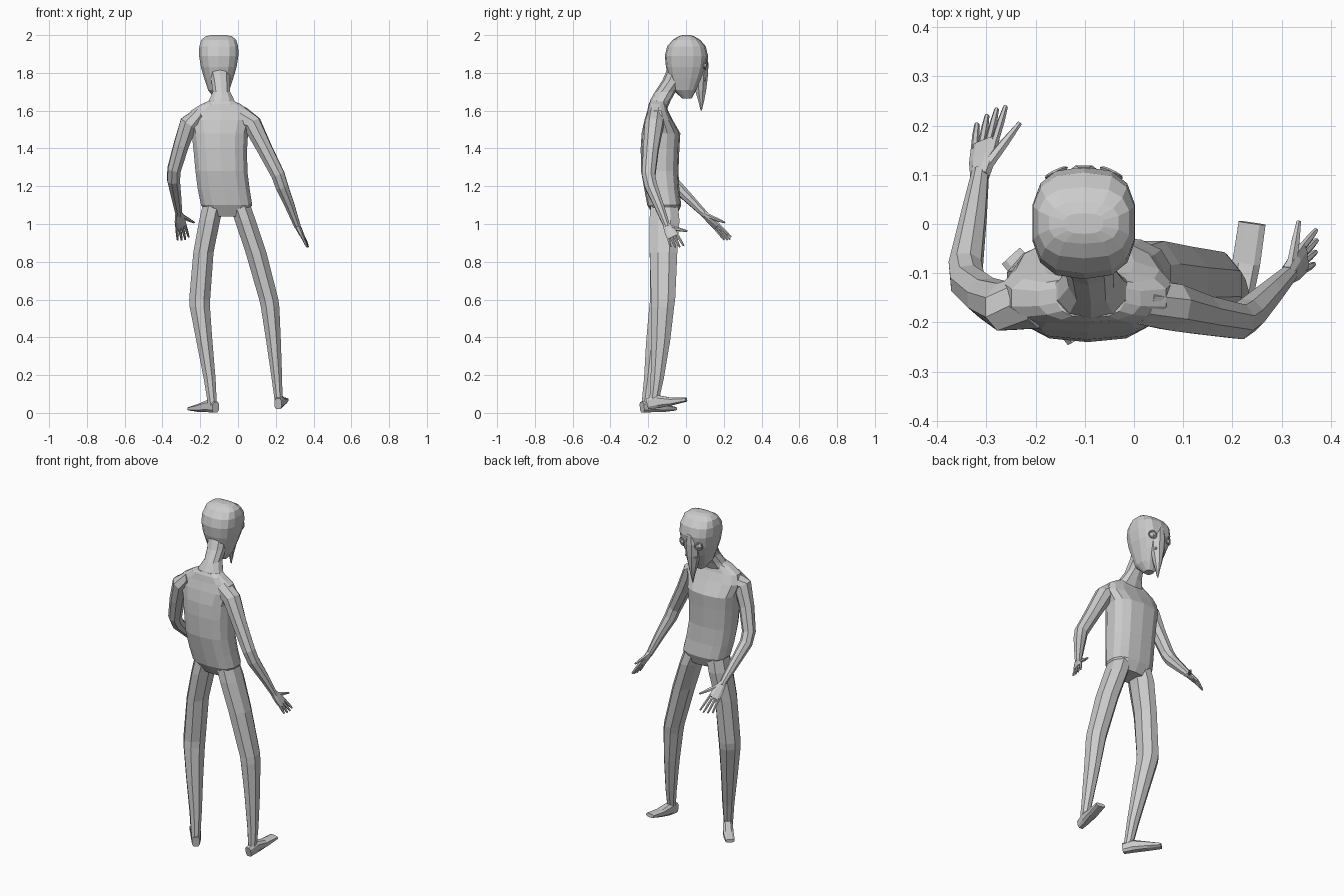
import bpy, bmesh
from math import sin, cos, pi, copysign
from mathutils import Vector as V


def unit_ring(n, power):
    pts = []
    for i in range(n):
        a = 2 * pi * (i + 0.5) / n
        pts.append((copysign(abs(cos(a)) ** (2 / power), cos(a)),
                    copysign(abs(sin(a)) ** (2 / power), sin(a))))
    return pts


def skin(name, rings):
    """Flat-shaded skin over a list of equal-length rings, capped at both ends."""
    bm = bmesh.new()
    vs = [[bm.verts.new(p) for p in r] for r in rings]
    n = len(vs[0])
    for a, b in zip(vs, vs[1:]):
        for i in range(n):
            bm.faces.new((a[i], a[(i + 1) % n], b[(i + 1) % n], b[i]))
    bm.faces.new(vs[0][::-1])
    bm.faces.new(vs[-1])
    bmesh.ops.recalc_face_normals(bm, faces=bm.faces)
    me = bpy.data.meshes.new(name)
    bm.to_mesh(me)
    bm.free()
    ob = bpy.data.objects.new(name, me)
    bpy.context.collection.objects.link(ob)
    return ob


def loft(name, rows, n=8, power=2.0):
    """Horizontal sections: (z, centre x, half x, y min, y max)."""
    u = unit_ring(n, power)
    return skin(name, [[(cx + hx * a, (y0 + y1) / 2 + (y1 - y0) / 2 * b, z)
                        for a, b in u] for z, cx, hx, y0, y1 in rows])


def tube(name, pts, radii, side, n=8, power=2.0):
    """Sections square to a path; radii are (along side, across side)."""
    u = unit_ring(n, power)
    pts = [V(p) for p in pts]
    rings = []
    for i, p in enumerate(pts):
        t = (pts[min(i + 1, len(pts) - 1)] - pts[max(i - 1, 0)]).normalized()
        s = V(side)
        s = (s - t * s.dot(t)).normalized()
        w = t.cross(s)
        ra, rb = radii[i]
        rings.append([p + s * a * ra + w * b * rb for a, b in u])
    return skin(name, rings)


# Torso with shoulders
loft("torso", [
    (1.04, -.05, .09, -.17, -.05), (1.10, -.06, .138, -.205, -.025),
    (1.18, -.075, .140, -.22, -.035), (1.28, -.088, .140, -.238, -.04),
    (1.40, -.094, .145, -.24, -.035), (1.48, -.096, .152, -.235, -.03),
    (1.55, -.094, .175, -.22, -.07), (1.60, -.092, .160, -.205, -.095),
    (1.635, -.090, .105, -.198, -.105), (1.65, -.088, .07, -.19, -.10)], 14, 2.7)

# Neck leaning forward
loft("neck", [
    (1.61, -.088, .10, -.20, -.10), (1.655, -.087, .07, -.19, -.08),
    (1.70, -.087, .048, -.165, -.055), (1.76, -.092, .052, -.125, -.01),
    (1.82, -.10, .06, -.10, .02)], 10, 2.2)

# Head
HX = -.102
loft("head", [
    (1.665, HX, .025, -.02, .03), (1.71, HX, .058, -.07, .055),
    (1.77, HX, .078, -.09, .085), (1.83, HX, .096, -.106, .108),
    (1.89, HX, .106, -.112, .116), (1.94, HX, .105, -.10, .105),
    (1.975, HX, .094, -.07, .075), (1.993, HX, .072, -.04, .045),
    (2.0, HX, .04, -.02, .022)], 14, 2.7)

# Beaked mask
loft("mask_beak", [
    (1.90, HX, .03, .05, .118), (1.84, HX, .05, .045, .122),
    (1.77, HX, .043, .04, .118), (1.70, HX, .026, .048, .108),
    (1.65, HX, .013, .064, .097), (1.60, HX, .003, .077, .084)], 8, 1.8)

# Eyes with rims, and nostrils
for s, tag in ((-1, "left"), (1, "right")):
    bpy.ops.mesh.primitive_torus_add(major_segments=14, minor_segments=4,
                                     major_radius=.022, minor_radius=.004,
                                     location=(HX + s * .056, .104, 1.84),
                                     rotation=(-pi / 2 - .12, 0, -s * .45))
    bpy.context.object.name = tag + "_eye_rim"
    bpy.ops.mesh.primitive_uv_sphere_add(segments=10, ring_count=6, radius=.014,
                                         location=(HX + s * .055, .096, 1.84))
    bpy.context.object.name = tag + "_eye"
    bpy.ops.mesh.primitive_uv_sphere_add(segments=8, ring_count=5, radius=.008,
                                         location=(HX + s * .03, .098, 1.765))
    bpy.context.object.name = tag + "_nostril"

# Legs
loft("left_leg", [
    (1.13, -.125, .06, -.19, -.04), (1.02, -.150, .060, -.20, -.028),
    (.85, -.183, .058, -.198, -.045), (.60, -.203, .060, -.195, -.055),
    (.56, -.202, .058, -.20, -.06), (.38, -.178, .046, -.215, -.105),
    (.18, -.150, .034, -.225, -.155), (.04, -.135, .025, -.238, -.185)], 8)
loft("right_leg", [
    (1.13, 0, .06, -.19, -.04), (1.02, .038, .060, -.20, -.028),
    (.85, .095, .060, -.198, -.04), (.60, .163, .055, -.19, -.052),
    (.56, .17, .053, -.19, -.058), (.38, .188, .042, -.188, -.08),
    (.18, .206, .030, -.19, -.115), (.06, .215, .022, -.196, -.143)], 8)

# Feet: the left is turned outward, the right has its toes raised
tube("left_foot", [(-.118, -.233, .03), (-.15, -.185, .036), (-.20, -.12, .026),
                   (-.25, -.065, .022)],
     [(.022, .03), (.028, .034), (.03, .022), (.026, .01)], (.8, .6, 0), 8, 3)
tube("right_foot", [(.212, -.205, .048), (.217, -.15, .06), (.228, -.08, .06),
                    (.24, .002, .07)],
     [(.02, .03), (.026, .036), (.03, .022), (.029, .011)], (1, -.1, 0), 8, 3)

# Arms
R = [(.05, .06), (.052, .052), (.043, .043), (.038, .038), (.036, .036),
     (.027, .027), (.018, .018)]
tube("left_arm", [(-.20, -.155, 1.565), (-.262, -.168, 1.53), (-.30, -.15, 1.42),
                  (-.338, -.118, 1.29), (-.342, -.085, 1.235),
                  (-.325, .02, 1.13), (-.312, .105, 1.045)], R, (1, 0, .2), 8)
tube("right_arm", [(.01, -.155, 1.57), (.075, -.168, 1.53), (.14, -.185, 1.40),
                   (.212, -.198, 1.26), (.232, -.185, 1.20),
                   (.277, -.14, 1.09), (.316, -.10, .985)], R, (0, 1, .2), 8)


def hand(tag, wrist, knuckle, tip, wide, thumb):
    """Flat palm, four fingers and a thumb; wide points to the thumb side."""
    wrist, knuckle, tip = V(wrist), V(knuckle), V(tip)
    w = V(wide).normalized()
    tube(tag + "_palm", [wrist, wrist.lerp(knuckle, .5), knuckle],
         [(.02, .016), (.031, .014), (.034, .01)], w, 8, 2.5)
    for i in range(4):
        off = (i - 1.5) * .0165
        reach = (.82, .97, 1.05, 1.0)[i]
        a = knuckle.lerp(tip, -.1) + w * off
        b = knuckle.lerp(tip, reach) + w * off * 1.35
        tube(f"{tag}_finger_{i + 1}", [a, a.lerp(b, .6), b],
             [(.008, .008), (.0075, .0075), (.005, .005)], w, 6)
    a = wrist.lerp(knuckle, .25) + w * .012
    b = V(thumb)
    tube(tag + "_thumb", [a, a.lerp(b, .55), b],
         [(.014, .011), (.010, .009), (.005, .005)], wrist - knuckle, 6)


# Hands
hand("left_hand", (-.313, .095, 1.055), (-.302, .165, .985), (-.289, .226, .917),
     (.8, .35, .4), (-.232, .205, 1.008))
hand("right_hand", (.312, -.104, .995), (.345, -.068, .93), (.37, -.045, .878),
     (0, 1, .25), (.335, .006, .962))
